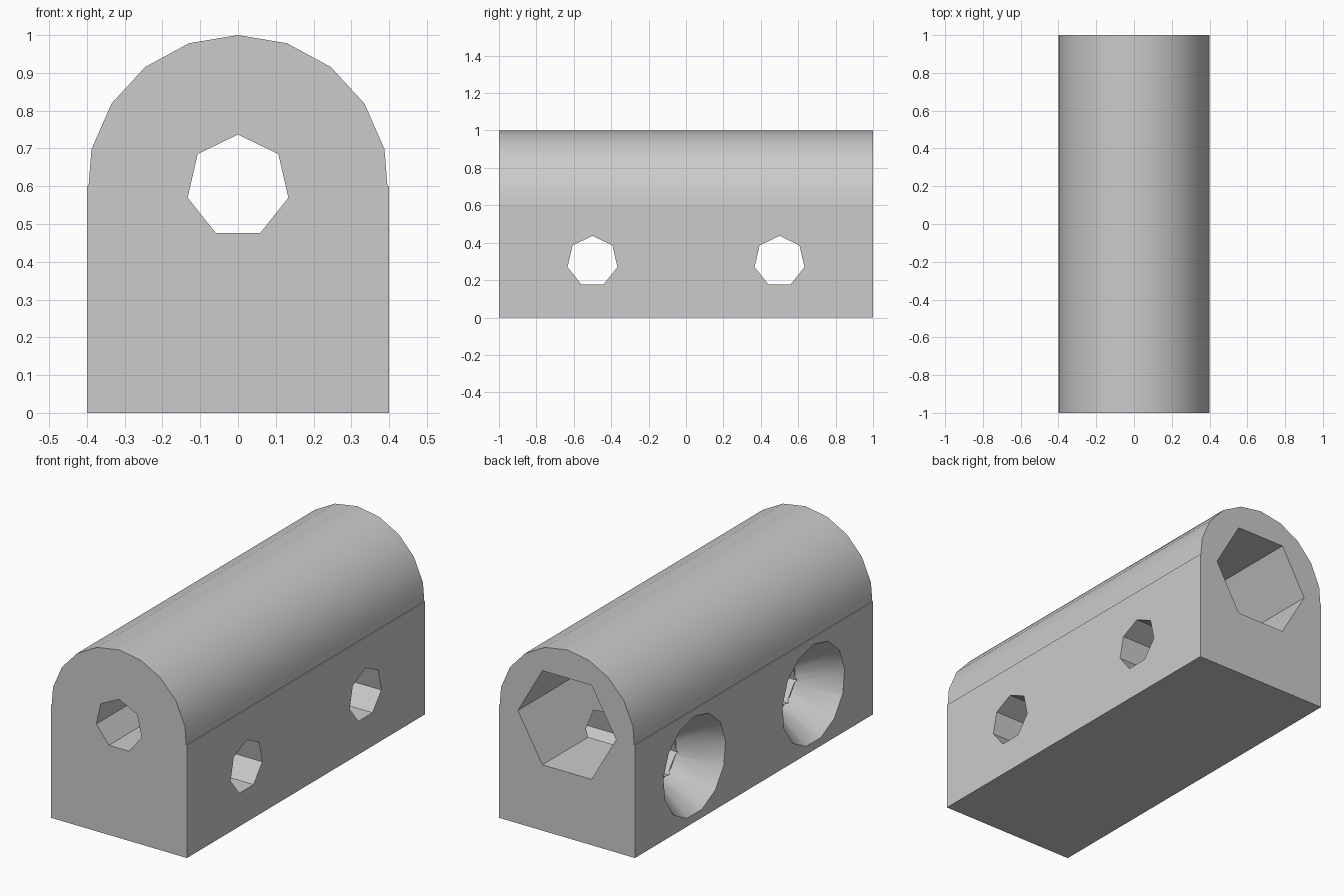
import bpy, bmesh, math
from mathutils import Matrix, Vector

if "Cube" in bpy.data.objects:
    bpy.data.objects.remove(bpy.data.objects["Cube"], do_unlink=True)

grey = bpy.data.materials.new("plain grey")
grey.use_nodes = True
COLOUR = (0.6, 0.6, 0.6, 1)
grey.diffuse_color = COLOUR
grey.node_tree.nodes["Principled BSDF"].inputs["Base Color"].default_value = COLOUR

HALF_W, AXIS_Z, BOLT_R = 0.4, 0.6, 0.1367


def make_object(name, bm):
    bmesh.ops.recalc_face_normals(bm, faces=bm.faces)
    mesh = bpy.data.meshes.new(name)
    bm.to_mesh(mesh)
    bm.free()
    mesh.materials.append(grey)
    obj = bpy.data.objects.new(name, mesh)
    bpy.context.collection.objects.link(obj)
    return obj


def bore(name, sides, start, end, r1, r2, turn=0):
    """Prism or cone cutter from start to end, with its first corner turned from z."""
    a, b = Vector(start), Vector(end)
    axis = (b - a).normalized()
    up = Vector((0, 0, 1))
    side = up.cross(axis)
    bm = bmesh.new()
    rings = []
    for centre, r in ((a, r1), (b, r2)):
        ring = []
        for i in range(sides):
            t = turn + math.tau * i / sides
            ring.append(bm.verts.new(centre + r * (math.cos(t) * up + math.sin(t) * side)))
        rings.append(ring)
    for i in range(sides):
        j = (i + 1) % sides
        bm.faces.new((rings[0][i], rings[0][j], rings[1][j], rings[1][i]))
    bm.faces.new(rings[0])
    bm.faces.new(rings[1])
    obj = make_object(name, bm)
    obj.hide_render = True
    return obj


# Body: straight block with a nineteen-sided round top
step = math.tau / 19
arc = [(HALF_W * math.sin(k * step), AXIS_Z + HALF_W * math.cos(k * step))
       for k in range(4, -5, -1)]
lip = 0.3956
profile = [(-HALF_W, 0), (HALF_W, 0), (HALF_W, AXIS_Z), (lip, AXIS_Z)]
profile += arc + [(-lip, AXIS_Z), (-HALF_W, AXIS_Z)]
bm = bmesh.new()
face = bm.faces.new([bm.verts.new((x, -1, z)) for x, z in profile])
extruded = bmesh.ops.extrude_face_region(bm, geom=[face])["geom"]
bmesh.ops.translate(bm, vec=(0, 2, 0),
                    verts=[v for v in extruded if isinstance(v, bmesh.types.BMVert)])
body = make_object("mounting_block", bm)

# Long bolt hole from the front, hexagonal nut pocket from the back
cutters = [
    bore("long_hole_cutter", 7, (0, -1.1, AXIS_Z), (0, 0.5, AXIS_Z), BOLT_R, BOLT_R),
    bore("nut_pocket_cutter", 6, (0, -0.2, AXIS_Z), (0, 1.1, AXIS_Z),
         0.2887, 0.2887, math.pi / 6),
]

# Two cross holes, countersunk on the right side
inner_r, outer_r, depth, over = 0.1333, 0.2633, 0.2, 0.05
flare = (outer_r - inner_r) / depth * over
for name, y in (("front", -0.5), ("back", 0.5)):
    cutters.append(bore(name + "_cross_hole_cutter", 7,
                        (-0.5, y, 0.3), (0.5, y, 0.3), BOLT_R, BOLT_R))
    cutters.append(bore(name + "_countersink_cutter", 13,
                        (-HALF_W - over, y, 0.3), (-HALF_W + depth, y, 0.3),
                        outer_r + flare, inner_r))

bpy.context.view_layer.objects.active = body
body.select_set(True)
for cutter in cutters:
    mod = body.modifiers.new(cutter.name, "BOOLEAN")
    mod.operation, mod.solver, mod.object = "DIFFERENCE", "EXACT", cutter
    bpy.ops.object.modifier_apply(modifier=mod.name)
for cutter in cutters:
    bpy.data.objects.remove(cutter, do_unlink=True)

bpy.ops.object.shade_smooth_by_angle(angle=math.radians(30))
